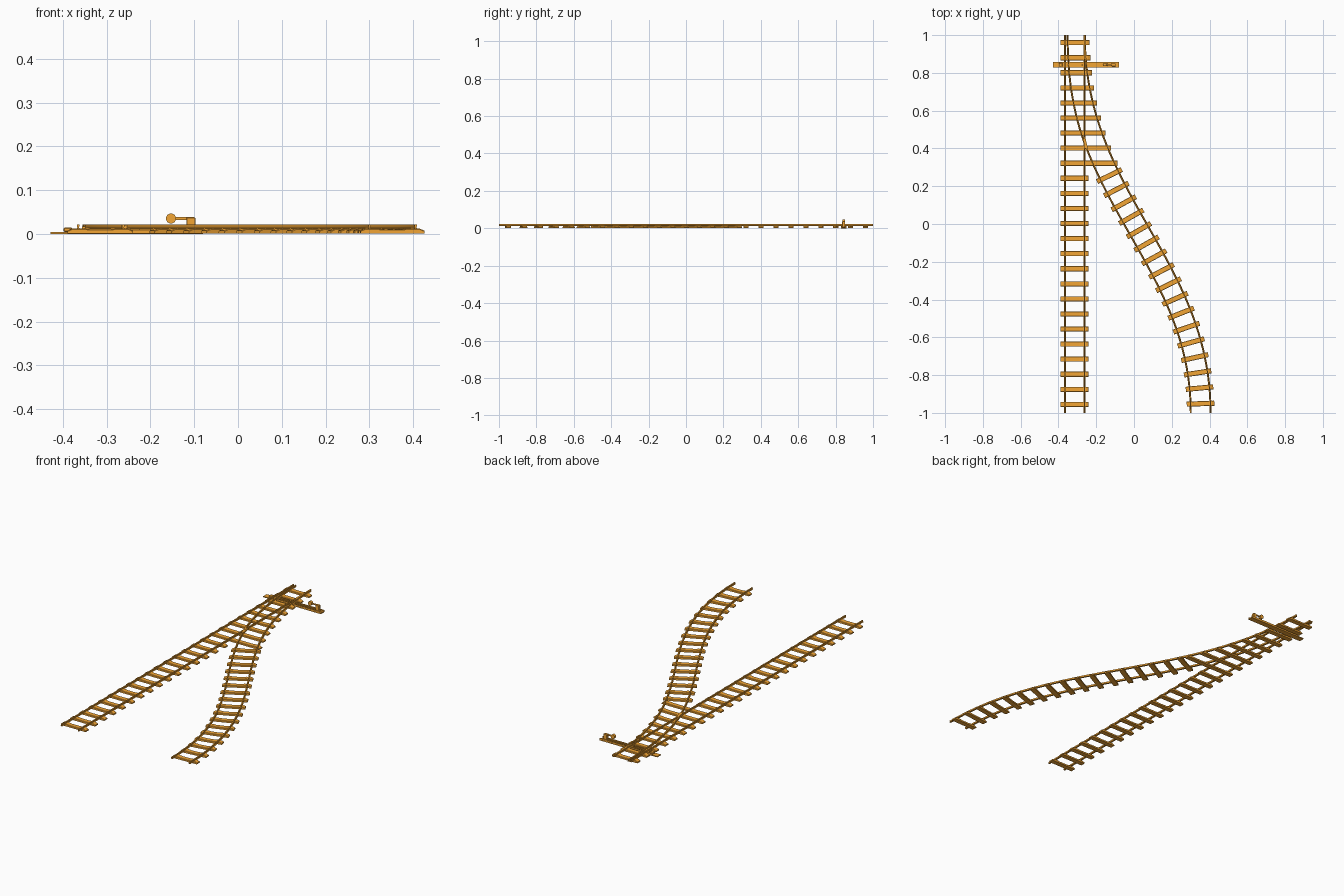
import bpy, bmesh, math
from mathutils import Vector, Matrix

if "Cube" in bpy.data.objects:
    bpy.data.objects.remove(bpy.data.objects["Cube"])

mat = bpy.data.materials.new("track_orange")
mat.diffuse_color = (0.9, 0.38, 0.035, 1)
mat.use_nodes = True
mat.node_tree.nodes["Principled BSDF"].inputs["Base Color"].default_value = mat.diffuse_color


def finish(bm, name):
    bmesh.ops.recalc_face_normals(bm, faces=bm.faces)
    me = bpy.data.meshes.new(name)
    bm.to_mesh(me)
    bm.free()
    ob = bpy.data.objects.new(name, me)
    me.materials.append(mat)
    bpy.context.collection.objects.link(ob)
    return ob


def loft(bm, rings):
    """Bridge closed rings of points and cap both ends."""
    vs = [[bm.verts.new(p) for p in r] for r in rings]
    n = len(vs[0])
    for a, b in zip(vs, vs[1:]):
        for i in range(n):
            bm.faces.new((a[i], a[(i + 1) % n], b[(i + 1) % n], b[i]))
    bm.faces.new(vs[0])
    bm.faces.new(vs[-1])


def box(name, x0, x1, y0, y1, z0, z1, bevel=0):
    bm = bmesh.new()
    loft(bm, [[(x, y0, z0), (x, y1, z0), (x, y1, z1), (x, y0, z1)] for x in (x0, x1)])
    if bevel:
        bmesh.ops.bevel(bm, geom=bm.edges[:], offset=bevel, segments=1, affect='EDGES')
    return finish(bm, name)


def cylinder(name, center, radius, depth, axis, sides=20):
    bm = bmesh.new()
    rot = Vector((0, 0, 1)).rotation_difference(Vector(axis)).to_matrix().to_4x4()
    bmesh.ops.create_cone(bm, cap_ends=True, segments=sides, radius1=radius, radius2=radius,
                          depth=depth, matrix=Matrix.Translation(center) @ rot)
    return finish(bm, name)


# rail: waisted section swept along a plan path
half = [(0.0052, 0.012), (0.0016, 0.0142), (0.0029, 0.0182), (0.0029, 0.022)]
SECTION = half + [(-x, z) for x, z in reversed(half)]


def rail(name, path):
    bm = bmesh.new()
    rings = []
    for i, p in enumerate(path):
        t = (path[min(i + 1, len(path) - 1)] - path[max(i - 1, 0)]).normalized()
        if i in (0, len(path) - 1):
            t = Vector((0, -1))
        n = Vector((-t.y, t.x))
        rings.append([(p.x + n.x * o, p.y + n.y * o, z) for o, z in SECTION])
    loft(bm, rings)
    ob = finish(bm, name)
    for f in ob.data.polygons:
        f.use_smooth = True
    bpy.context.view_layer.objects.active = ob
    ob.select_set(True)
    bpy.ops.object.shade_smooth_by_angle(angle=math.radians(30))
    ob.select_set(False)


# diverging centre line
P = [Vector(p) for p in ((-0.313, 1), (-0.313, 0.14), (0.353, -0.2), (0.353, -1))]


def centre(t):
    u = 1 - t
    return P[0] * u**3 + P[1] * 3 * u * u * t + P[2] * 3 * u * t * t + P[3] * t**3


def normal(t):
    d = (centre(min(t + 1e-3, 1)) - centre(max(t - 1e-3, 0))).normalized()
    return Vector((-d.y, d.x))


G = 0.0525
rail("straight_rail_left", [Vector((-0.365, 1)), Vector((-0.365, -1))])
rail("straight_rail_right", [Vector((-0.262, 1)), Vector((-0.262, -1))])
ts = [i / 48 for i in range(49)]
rail("curved_rail_outer", [centre(t) + normal(t) * G for t in ts])
# inner rail stands open from the stock rail at the switch
rail("curved_rail_inner", [centre(t) - normal(t) * (G - 0.0135 * min(max((centre(t).y - 0.5) / 0.4, 0), 1))
                           for t in ts])

# crossing vee where the two routes meet
bm = bmesh.new()
loft(bm, [[(-0.266, 0.46, z), (-0.258, 0.46, z), (-0.244, 0.40, z), (-0.266, 0.40, z)]
          for z in (0.012, 0.021)])
finish(bm, "crossing_block")


# sleepers: chamfered beam with sloping ends and a shallow dip between rail seats
def sleeper(bm, c, along, length, w=0.0135):
    across = Vector((-along.y, along.x))
    h = length / 2
    rings = []
    for s, top in ((-h, 0.008), (-h + 0.012, 0.013), (-h + 0.036, 0.013), (-h + 0.05, 0.011),
                   (h - 0.05, 0.011), (h - 0.036, 0.013), (h - 0.012, 0.013), (h, 0.008)):
        ring = []
        for o, z in ((-w, 0.001), (w, 0.001), (w, top - 0.002), (w - 0.002, top),
                     (-w + 0.002, top), (-w, top - 0.002)):
            q = c + along * s + across * o
            ring.append((q.x, q.y, z))
        rings.append(ring)
    loft(bm, rings)


bm = bmesh.new()
table = [(centre(i / 2000), i / 2000) for i in range(2001)]
for k in range(25):
    y = -0.955 + 0.0798 * k
    x1 = -0.24
    if y > 0.3:                      # long sleepers under the switch
        t = min(table, key=lambda e: abs(e[0].y - y))[1]
        x1 = max(x1, (centre(t) + normal(t) * G).x + 0.025)
    sleeper(bm, Vector(((-0.389 + x1) / 2, y)), Vector((1, 0)), x1 + 0.389)
finish(bm, "straight_sleepers")

bm = bmesh.new()
STEP = 0.0821
dist, count, prev = 0, 0, None
for p, t in table:
    if p.y > 0.257 or count == 17:
        continue
    if prev is not None:
        dist += (p - prev).length
    prev = p
    if dist >= count * STEP:
        sleeper(bm, p, normal(t), 0.146)
        count += 1
finish(bm, "curved_sleepers")

# switch mechanism across the track
box("switch_base_plate", -0.428, -0.08, 0.828, 0.858, 0, 0.005)
for i, y in enumerate((0.831, 0.855)):
    box(f"switch_side_bar_{i}", -0.385, -0.08, y - 0.002, y + 0.002, 0.005, 0.012)
box("switch_end_block", -0.398, -0.379, 0.833, 0.853, 0.005, 0.015, 0.002)
cylinder("throw_rod", (-0.24, 0.843, 0.0095), 0.0025, 0.29, (1, 0, 0), 10)
for i, x in enumerate((-0.352, -0.274)):
    box(f"rod_clamp_{i}", x - 0.004, x + 0.004, 0.838, 0.848, 0.006, 0.017)
# lever stand with round weight
box("lever_stand", -0.118, -0.097, 0.835, 0.851, 0.005, 0.038, 0.0015)
box("lever_arm", -0.155, -0.10, 0.84, 0.846, 0.0325, 0.0385)
cylinder("lever_weight", (-0.153, 0.843, 0.0355), 0.0115, 0.014, (0, 1, 0), 24)
bpy.context.view_layer.update()
